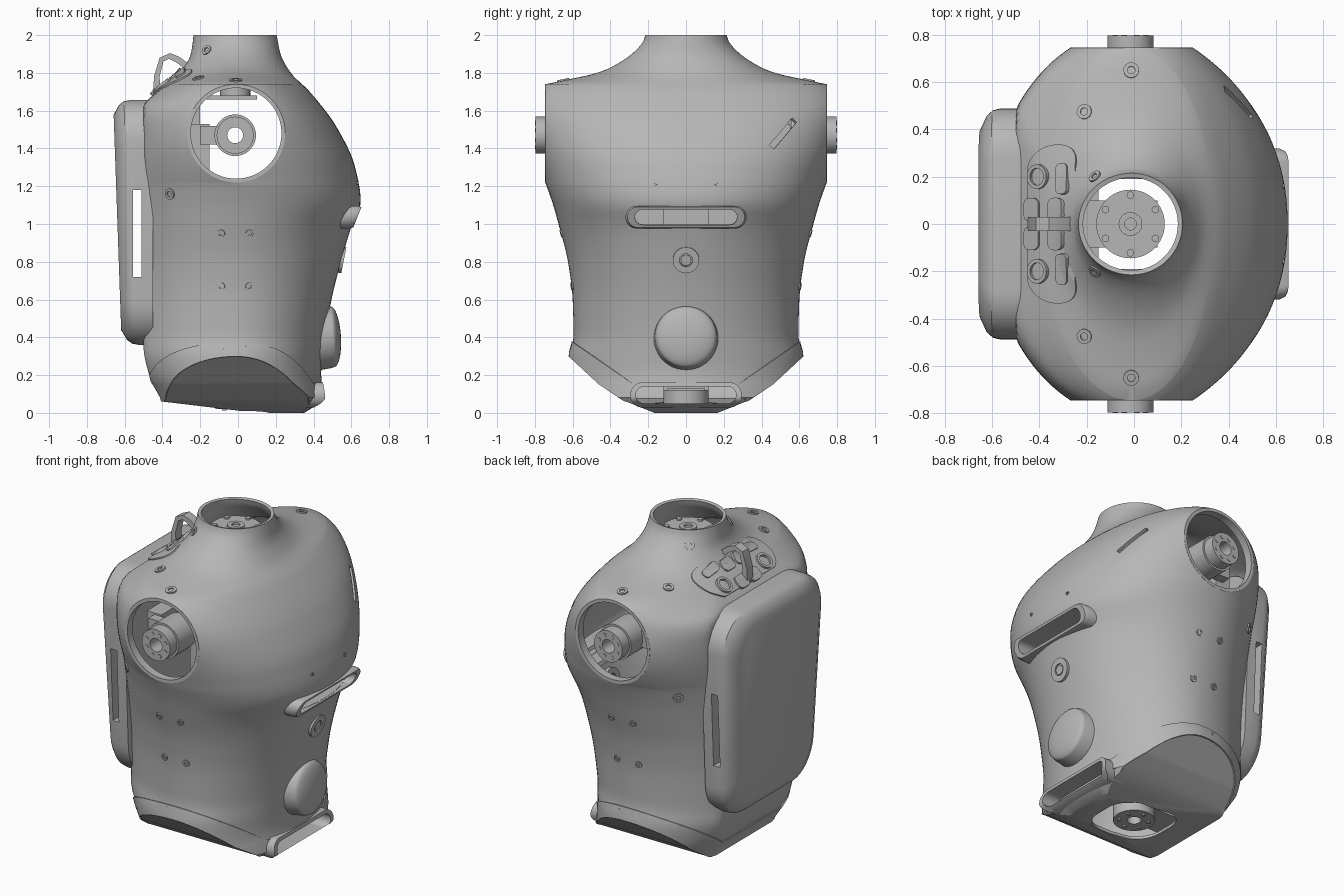
import bpy, bmesh, math
from mathutils import Vector, Matrix
from mathutils.bvhtree import BVHTree

if "Cube" in bpy.data.objects:
    bpy.data.objects.remove(bpy.data.objects["Cube"], do_unlink=True)

grey = bpy.data.materials.new("shell grey")
grey.use_nodes = True
grey.diffuse_color = (0.47, 0.47, 0.47, 1)
grey.node_tree.nodes["Principled BSDF"].inputs["Base Color"].default_value = grey.diffuse_color
parts = []


def finish(name, bm):
    bmesh.ops.recalc_face_normals(bm, faces=bm.faces)
    me = bpy.data.meshes.new(name)
    bm.to_mesh(me)
    bm.free()
    me.materials.append(grey)
    ob = bpy.data.objects.new(name, me)
    bpy.context.scene.collection.objects.link(ob)
    parts.append(ob)
    return ob


def loft(name, rings, wrap=False):
    """Skin a list of equal rings, capped or wrapped into a closed loop."""
    bm = bmesh.new()
    rows = [[bm.verts.new(p) for p in ring] for ring in rings]
    n = len(rows[0])
    for a, b in list(zip(rows, rows[1:])) + ([(rows[-1], rows[0])] if wrap else []):
        for i in range(n):
            bm.faces.new((a[i], a[(i + 1) % n], b[(i + 1) % n], b[i]))
    if not wrap:
        bm.faces.new(rows[0])
        bm.faces.new(rows[-1])
    return finish(name, bm)


def lathe(name, profile, pos, axis, wrap=False, seg=32):
    m = Matrix.Translation(pos) @ Vector(axis).to_track_quat("Z", "Y").to_matrix().to_4x4()
    ang = [2 * math.pi * i / seg for i in range(seg)]
    return loft(name, [[m @ Vector((r * math.cos(a), r * math.sin(a), h)) for a in ang]
                       for r, h in profile], wrap)


def tube(name, r0, r1, h0, h1, pos, axis, seg=32):
    return lathe(name, [(r1, h0), (r1, h1), (r0, h1), (r0, h0)], pos, axis, True, seg)


def rrect(w, h, r, n=8):
    """Rounded rectangle outline with half sizes w, h."""
    out = []
    for k, (sx, sy) in enumerate([(1, 1), (-1, 1), (-1, -1), (1, -1)]):
        for i in range(n + 1):
            a = (k + i / n) * math.pi / 2
            out.append((sx * (w - r) + r * math.cos(a), sy * (h - r) + r * math.sin(a)))
    return out


def box(name, lo, hi, m=Matrix()):
    lo, hi = Vector(lo), Vector(hi)
    bm = bmesh.new()
    bmesh.ops.create_cube(bm, size=1)
    for v in bm.verts:
        v.co = m @ Vector([(lo[i] + hi[i]) / 2 + v.co[i] * (hi[i] - lo[i]) for i in range(3)])
    return finish(name, bm)


def bake(ob, cutters=(), thick=0):
    """Apply shell thickness and cut-outs."""
    if thick:
        s = ob.modifiers.new("shell", "SOLIDIFY")
        s.thickness, s.offset = thick, -1
    for c in cutters:
        b = ob.modifiers.new("cut", "BOOLEAN")
        b.object, b.operation, b.solver = c, "DIFFERENCE", "EXACT"
    me = bpy.data.meshes.new_from_object(ob.evaluated_get(bpy.context.evaluated_depsgraph_get()))
    ob.modifiers.clear()
    ob.data = me


def curve(pts):
    """Monotone smooth interpolation through (z, value) points."""
    d = [(b[1] - a[1]) / (b[0] - a[0]) for a, b in zip(pts, pts[1:])]
    m = [d[0]] + [2 * a * b / (a + b) if a * b > 0 else 0 for a, b in zip(d, d[1:])] + [d[-1]]

    def f(z):
        i = max(0, min(len(d) - 1, sum(p[0] <= z for p in pts) - 1))
        h = pts[i + 1][0] - pts[i][0]
        t = min(1, max(0, (z - pts[i][0]) / h))
        return (pts[i][1] * (1 + 2 * t) * (1 - t) ** 2 + m[i] * h * t * (1 - t) ** 2
                + pts[i + 1][1] * t * t * (3 - 2 * t) + m[i + 1] * h * t * t * (t - 1))
    return f


# Torso outline: chest line, back line and half width by height
chest = curve([(0, .35), (.08, .455), (.2, .44), (.4, .46), (.6, .495), (.8, .545), (1, .605), (1.12, .65),
               (1.3, .62), (1.5, .53), (1.7, .38), (1.8, .28), (1.9, .225), (2, .205)])
back = curve([(0, -.39), (.06, -.4), (.2, -.47), (.35, -.5), (1.62, -.5), (1.7, -.43), (1.8, -.31),
              (1.9, -.25), (2, -.235)])
waist = curve([(0, .62), (.3, .615), (.4, .595), (.6, .6), (.8, .625), (1, .675), (1.1, .703), (1.22, .745)])
neck = curve([(1.74, .745), (1.77, .6), (1.8, .47), (1.85, .36), (1.92, .265), (1.97, .225), (2, .215)])
# Roundness of the chest, and how far the back is flattened
fullness = curve([(0, 2), (.9, 2), (1.2, 2.2), (1.55, 2.25), (1.8, 2), (2, 2)])
flatness = curve([(0, 1.1), (.4, 1.24), (1.55, 1.24), (1.8, 1), (2, 1)])
CX, SZ, SR = -.01, 1.48, .26
levels = [1.22 * i / 30 for i in range(30)] + [SZ - SR * math.cos(math.pi * i / 32) for i in range(33)]
levels += [1.74 + .26 * i / 16 for i in range(1, 17)]

# Each level is a superellipse, cut flat at the round shoulder openings and the back
bm = bmesh.new()
N = 24
for side in (1, -1):
    for rear in (False, True):
        rows = []
        for z in levels:
            c = math.sqrt(max(0, SR ** 2 - (z - SZ) ** 2))
            reach = (back(z) - CX) * flatness(z) if rear else chest(z) - CX
            n = 2 if rear else fullness(z)
            cut = min(.95, c / abs(reach))
            half = (.745 if c > .001 else waist(z) if z < SZ else neck(z)) / (1 - cut ** n) ** (1 / n)
            row = []
            for i in range(N + 1):
                a = math.acos(cut ** (n / 2)) * i / N
                x = CX + reach * max(0, math.cos(a)) ** (2 / n)
                row.append(bm.verts.new((max(x, back(z)), side * half * math.sin(a) ** (2 / n), z)))
            rows.append(row)
        for a, b in zip(rows, rows[1:]):
            for i in range(N):
                bm.faces.new((a[i], a[i + 1], b[i + 1], b[i]))
bmesh.ops.remove_doubles(bm, verts=bm.verts, dist=.0008)
bmesh.ops.edgeloop_fill(bm, edges=[e for e in bm.edges if e.is_boundary and all(v.co.z < .001 for v in e.verts)])


def slice_mesh(m, co, no, clear):
    r = bmesh.ops.bisect_plane(m, geom=m.verts[:] + m.edges[:] + m.faces[:], dist=1e-5, plane_co=co,
                               plane_no=no, clear_outer=clear)
    if clear:
        bmesh.ops.edgeloop_fill(m, edges=[e for e in r["geom_cut"] if isinstance(e, bmesh.types.BMEdge)])


# Sloping underside and the rounded hip cuts
slice_mesh(bm, (.1, 0, 0), (-.12, 0, -1), True)
for s in (1, -1):
    for y, z, slope in ((.615, .3, .94), (.455, .15, .68), (.33, .065, .4)):
        slice_mesh(bm, (0, s * y, z), (0, s * slope, -1), True)
bmesh.ops.recalc_face_normals(bm, faces=bm.faces)
tree = BVHTree.FromBMesh(bm)


def surface(p, d):
    hit, no, _, _ = tree.ray_cast(Vector(p), Vector(d))
    return hit, no


# Waist belt: slightly proud copy of the lowest band
belt_bm = bm.copy()
slice_mesh(belt_bm, (0, 0, .155), (0, 0, 1), False)
for s in (1, -1):
    slice_mesh(belt_bm, (0, s * .28, .155), (0, -s * .7, 1), False)
doomed = []
for f in belt_bm.faces:
    c = f.calc_center_median()
    if c.z > max(.155, .155 + .7 * (abs(c.y) - .28)) or f.normal.z < -.6:
        doomed.append(f)
bmesh.ops.delete(belt_bm, geom=doomed, context="FACES")
bmesh.ops.scale(belt_bm, verts=belt_bm.verts, vec=(1.014, 1.012, 1))
torso = finish("torso_shell", bm)
belt = finish("waist_belt", belt_bm)

# Backpack: rounded slab with chamfered rim, leaning and narrowing downwards
rings = []
for x, w, h, r in ((-.45, .5, .648, .22), (-.55, .5, .648, .22), (-.585, .492, .642, .215),
                   (-.612, .468, .622, .21), (-.642, .405, .57, .19)):
    rings.append([(x - .035 * (q - .1) * (x < -.5), p * (.94 + .09 * q), 1.008 + q) for p, q in rrect(w, h, r)])
backpack = loft("backpack", rings)

# Cut-outs
count = len(parts)
slot = [loft("chest_cutter", [[(x, p, 1.04 + q) for p, q in rrect(.27, .042, .04)] for x in (.4, .8)])]
for s in (1, -1):
    hit, no = surface((3, s * .515, 1.48), (-1, 0, 0))
    along = Vector((.14, -.125 * s, -.15)).normalized()
    no = (no - along * no.dot(along)).normalized()
    m = Matrix.Translation(hit) @ Matrix((along, no, along.cross(no))).transposed().to_4x4()
    slot.append(box("vent_cutter", (-.11, -.1, -.016), (.11, .1, .016), m))
slot.append(loft("base_cutter", [[(p, q, z) for p, q in rrect(.23, .19, .14)] for z in (-.1, .12)]))
belt_cut = loft("belt_cutter", [[(x, p, .095 + q) for p, q in rrect(.27, .047, .044)] for x in (.25, .6)])
grip_cut = box("grip_cutter", (-.555, -1, .72), (-.512, 1, 1.18))
bake(torso, slot + [belt_cut], .02)
bake(belt, [belt_cut], .012)
bake(backpack, [grip_cut])
for c in parts[count:]:
    bpy.data.objects.remove(c, do_unlink=True)
del parts[count:]

# Chest slot frame, tilted forward at the top, and the waist slot frame
rings = []
for x, w, h in ((.5, .32, .06), (.612, .32, .06), (.632, .31, .054), (.632, .27, .04), (.5, .27, .04)):
    rings.append([(x + .4 * q, p, 1.036 + q) for p, q in rrect(w, h, h * .98)])
loft("chest_slot_frame", rings, True)
rings = []
for x, w, h in ((-.1, .295, .067), (.006, .295, .067), (.006, .265, .045), (-.1, .265, .045)):
    rings.append([(chest(.095 + q) + x, p, .095 + q) for p, q in rrect(w, h, h * .98)])
loft("waist_slot_frame", rings, True)

# Chest dome and sensor boss
lathe("chest_dome", [(.175, -.06), (.165, .03)] + [(.16 * math.cos(a / 10), .045 + .045 * math.sin(a / 10))
                                                    for a in range(0, 16)], (.455, 0, .4), (1, 0, .06), seg=48)
tube("sensor_boss", .035, .07, -.04, .012, (.548, 0, .81), (1, 0, -.2))
lathe("sensor_lens", [(.028, -.03), (.028, .01)], (.548, 0, .81), (1, 0, -.2))


def washer(name, p, d, r):
    hit, no = surface(p, d)
    if hit:
        tube(name, r * .5, r, -.01, .007, hit, no, 16)


def patch(name, cx, cy, w, h, r, bend, lift):
    """Raised pad that follows the shell."""
    rings = []
    for k, up in [(1, -.01)] + [(1 - i / 10, lift) for i in range(10)]:
        ring = []
        for p, q in rrect(w, h, r):
            x, y = cx + p * k + bend * (q * k) ** 2, cy + q * k
            hit, no = surface((x, y, 3), (0, 0, -1))
            ring.append(hit + no * up)
        rings.append(ring)
    loft(name, rings)


# Shoulder rims, drives and side fasteners
for s in (1, -1):
    tube("shoulder_rim", .24, SR, -.05, .001, (CX, s * .745, SZ), (0, s, 0), 64)
    hub = (-.015, s * .745, 1.47)
    tube("shoulder_drive", .042, .098, -.16, .052, hub, (0, s, 0), 48)
    tube("shoulder_flange", .05, .11, -.19, -.02, hub, (0, s, 0), 48)
    for i in range(8):
        a = math.pi * (i + .5) / 4
        lathe("drive_bolt", [(.012, 0), (.012, .055)],
              (hub[0] + .07 * math.cos(a), hub[1], hub[2] + .07 * math.sin(a)), (0, s, 0), seg=12)
    box("shoulder_arm", (-.2, s * .58 - .03, 1.42), (-.06, s * .58 + .03, 1.52))
    for x in (-.09, .06):
        for z in (.95, .67, .35):
            washer("side_fastener", (x, s * 2, z), (0, -s, 0), .021)
    washer("side_port", (-.36, s * 2, 1.16), (0, -s, 0), .03)
    washer("shoulder_port", (-.012, s * .65, 3), (0, 0, -1), .033)
    washer("collar_port", (-.21, s * .475, 3), (0, 0, -1), .032)
    washer("neck_port", (-.165, s * .2, 3), (0, 0, -1), .028)
    washer("chest_pin", (3, s * .16, 1.215), (-1, 0, 0), .01)

# Connector panel and carry handle on the upper back
patch("connector_panel", -.375, 0, .1, .335, .09, .5, .008)
for s in (1, -1):
    hit, no = surface((-.4, s * .2, 3), (0, 0, -1))
    tube("connector_socket", .036, .052, -.02, .02, hit, no)
    for x in (-.425, -.325):
        patch("handle_pad", x, s * .06, .03, .05, .025, 0, .018)
        washer("pad_screw", (x, s * .075, 3), (0, 0, -1), .02)
    patch("small_connector", -.3, s * .19, .024, .065, .02, 0, .016)
    for y in (.165, .215):
        washer("connector_screw", (-.3, s * y, 3), (0, 0, -1), .018)
grip = [(-.45, 1.66), (-.445, 1.78), (-.415, 1.88), (-.36, 1.905), (-.31, 1.885), (-.25, 1.84),
        (-.27, 1.81), (-.325, 1.855), (-.365, 1.875), (-.395, 1.86), (-.415, 1.78), (-.41, 1.68)]
loft("carry_handle", [[(x, y, z) for x, z in grip] for y in (-.03, .03)])

# Inner frame, neck drive and waist drive
box("spine_frame", (-.25, -.55, 1.24), (-.15, .55, 1.53))
box("upper_crossbar", (-.25, -.1, 1.66), (.1, .1, 1.68))
box("spine_post", (-.25, -.12, .1), (-.2, .12, 1.68))
lathe("neck_drive", [(.08, -.24), (.08, -.04), (.145, -.04), (.145, 0)], (-.015, 0, 1.915), (0, 0, 1), seg=48)
tube("neck_hub", .025, .05, -.01, .012, (-.015, 0, 1.915), (0, 0, 1))
tube("waist_drive", .04, .12, -.05, .05, (0, 0, .07), (0, 0, -1), 48)
box("waist_bracket", (-.36, -.1, .08), (-.05, .1, .13))
for i in range(6):
    a = math.pi * (i + .5) / 3
    d = Vector((math.cos(a), math.sin(a), 0))
    lathe("neck_bolt", [(.016, 0), (.016, .015)], Vector((-.015, 0, 1.91)) + d * .122, (0, 0, 1), seg=12)
    lathe("waist_bolt", [(.012, 0), (.012, .058)], Vector((0, 0, .07)) + d * .085, (0, 0, -1), seg=12)

# Smooth shading with sharp edges kept
bpy.ops.object.select_all(action="DESELECT")
for ob in parts:
    ob.select_set(True)
bpy.context.view_layer.objects.active = torso
bpy.ops.object.shade_smooth_by_angle(angle=math.radians(32))
